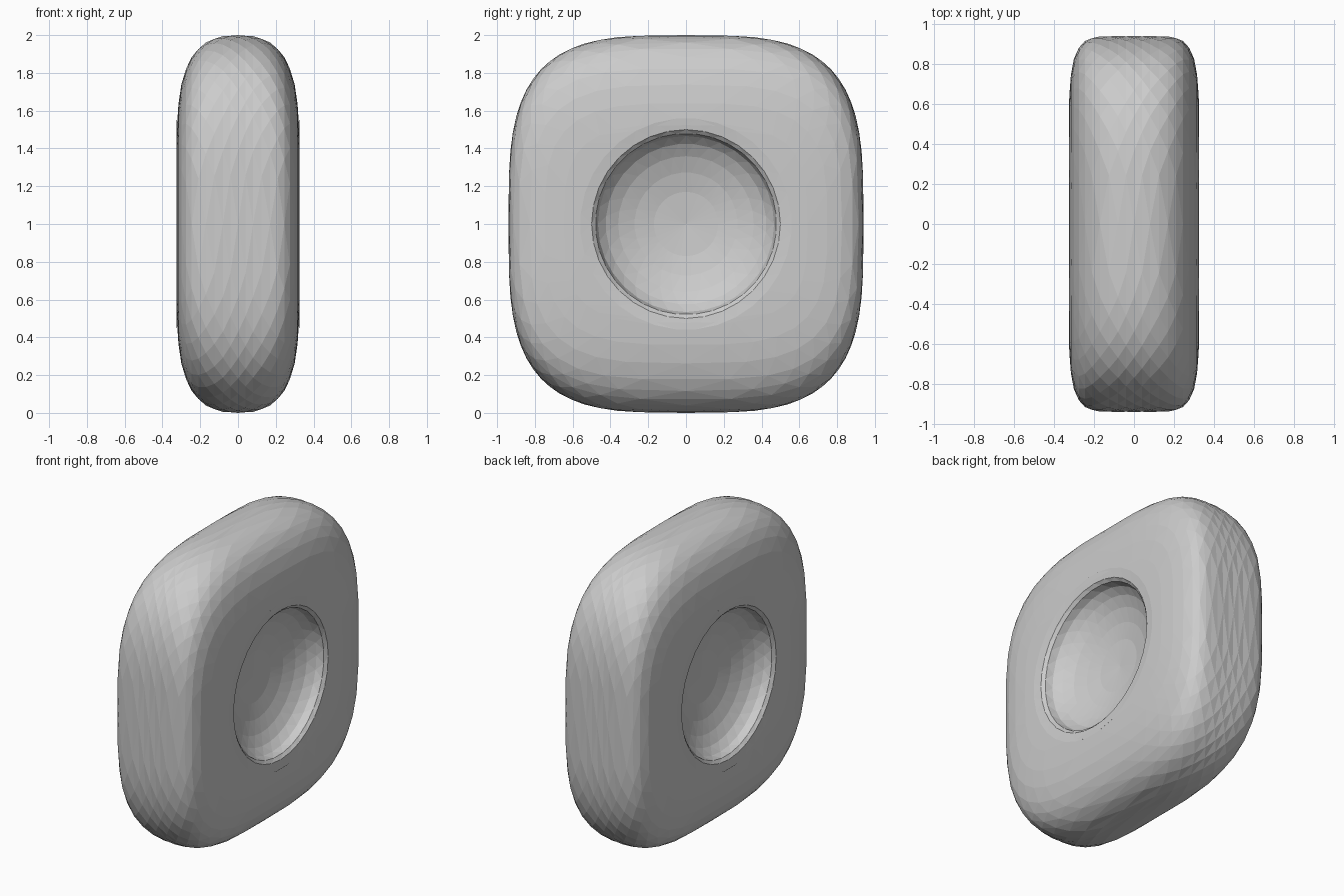
import bpy, bmesh
from math import sin, cos, pi

if "Cube" in bpy.data.objects:
    bpy.data.objects.remove(bpy.data.objects["Cube"])

SEG = 32
HX, HY, HZ = 0.327, 0.94, 1.0   # half thickness, half width, half height


def spow(v, e):
    return abs(v) ** e * (1 if v >= 0 else -1)


def rounded_ring(x, shift):
    """Rounded-square ring that shrinks towards the flat side."""
    u = min(abs(x) / HX, 1)
    ty = (1 - u ** 6) ** (1 / 7)
    tz = (1 - u ** 2.5) ** (1 / 5.4)
    pts = []
    for i in range(SEG):
        a = 2 * pi * (i + shift) / SEG
        pts.append((x, HY * ty * spow(cos(a), 0.58), HZ * tz * spow(sin(a), 0.58)))
    return pts


def round_ring(x, r, shift):
    """Circular ring for the dish."""
    return [(x, r * cos(2 * pi * (i + shift) / SEG), r * sin(2 * pi * (i + shift) / SEG))
            for i in range(SEG)]


# One side from mid plane to dish floor: rings alternate by half a step
outer = [0.04, 0.08, 0.125, 0.17, 0.21, 0.245, 0.275, 0.30, 0.315, 0.323]
dish = [(0.325, 0.56), (0.318, 0.50)]
DEPTH, RIM = 0.21, 0.48
for k in range(6):
    a = (pi / 2) * k / 6.5
    dish.append((0.30 - (DEPTH - 0.02) * sin(a), RIM * cos(a)))


def side(sign):
    rings = [rounded_ring(sign * x, 0.5 * ((k + 1) % 2)) for k, x in enumerate(outer)]
    n = len(rings)
    rings += [round_ring(sign * x, r, 0.5 * ((n + k + 1) % 2)) for k, (x, r) in enumerate(dish)]
    return rings


rings = side(-1)[::-1] + [rounded_ring(0, 0)] + side(1)
n_side = len(outer) + len(dish)

bm = bmesh.new()
vr = [[bm.verts.new(p) for p in ring] for ring in rings]
for k in range(len(vr) - 1):
    a, b = vr[k], vr[k + 1]
    if (k - n_side) % 2:        # ring a is the half-shifted one
        a, b = b, a
    for i in range(SEG):
        j = (i + 1) % SEG
        bm.faces.new((a[i], a[j], b[i]))
        bm.faces.new((b[i], a[j], b[j]))

# Dish floors
for ring, s in ((vr[0], -1), (vr[-1], 1)):
    c = bm.verts.new((s * (0.32 - DEPTH), 0, 0))
    for i in range(SEG):
        bm.faces.new((ring[i], ring[(i + 1) % SEG], c))

bmesh.ops.translate(bm, verts=bm.verts, vec=(0, 0, HZ))
bmesh.ops.recalc_face_normals(bm, faces=bm.faces)
me = bpy.data.meshes.new("dished_cushion")
bm.to_mesh(me)
bm.free()
ob = bpy.data.objects.new("dished_cushion", me)
bpy.context.collection.objects.link(ob)
